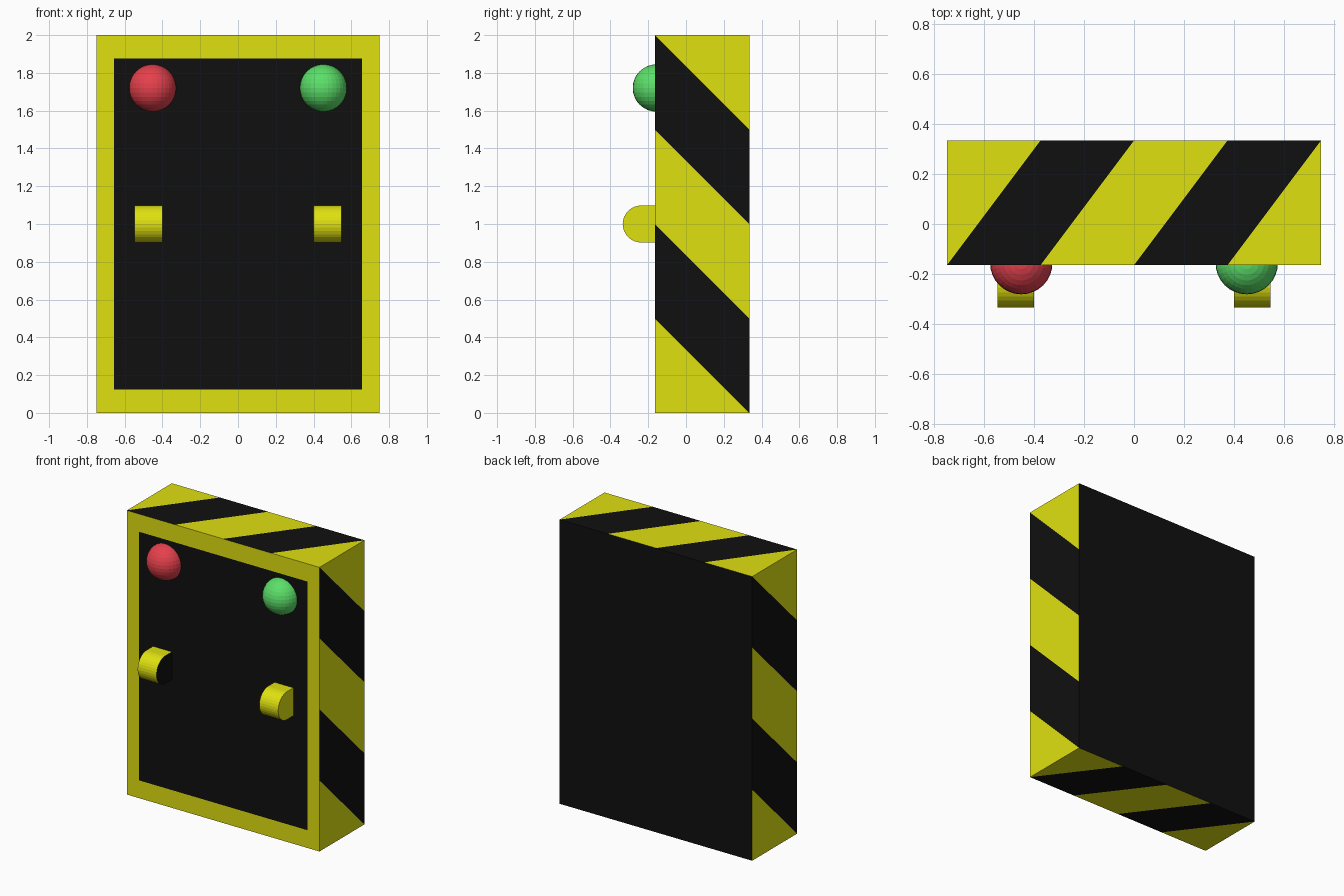
import bpy, bmesh, math
from mathutils import Vector

if "Cube" in bpy.data.objects:
    bpy.data.objects.remove(bpy.data.objects["Cube"])

W, H, FRONT, BACK = 0.75, 2.0, -0.165, 0.335   # half width, height, front and back y


def material(name, rgb):
    m = bpy.data.materials.new(name)
    m.diffuse_color = (*rgb, 1)
    m.use_nodes = True
    m.node_tree.nodes["Principled BSDF"].inputs["Base Color"].default_value = m.diffuse_color
    return m


YELLOW = material("yellow", (0.74, 0.75, 0.005))
BLACK = material("black", (0.005, 0.005, 0.005))
RED = material("red", (0.78, 0.052, 0.072))
GREEN = material("green", (0.105, 0.74, 0.14))


def finish(bm, name, mats):
    me = bpy.data.meshes.new(name)
    bm.to_mesh(me)
    bm.free()
    for m in mats:
        me.materials.append(m)
    ob = bpy.data.objects.new(name, me)
    bpy.context.collection.objects.link(ob)
    return ob


def side(bm, direction):
    bm.normal_update()
    return [f for f in bm.faces if f.normal.dot(direction) > 0.9]


def cut(bm, direction, point, normal):
    faces = side(bm, direction)
    geom = set(faces)
    for f in faces:
        geom.update(f.edges, f.verts)
    bmesh.ops.bisect_plane(bm, geom=list(geom), dist=1e-5, plane_co=point, plane_no=normal)


# Body: box with diagonal hazard stripes on four sides
bm = bmesh.new()
bmesh.ops.create_cube(bm, size=1)
for v in bm.verts:
    v.co = (v.co.x * 2 * W, v.co.y * (BACK - FRONT) + (BACK + FRONT) / 2, (v.co.z + 0.5) * H)

# each entry: face direction, starting corner, stripe direction, stripe step
stripes = [
    (Vector((1, 0, 0)), Vector((W, FRONT, 0)), Vector((0, 1, 1)), 0.5),
    (Vector((-1, 0, 0)), Vector((-W, BACK, 0)), Vector((0, -1, 1)), 0.5),
    (Vector((0, 0, 1)), Vector((-W, BACK, H)), Vector((1, -0.75, 0)), 0.375),
    (Vector((0, 0, -1)), Vector((-W, FRONT, 0)), Vector((1, 0.75, 0)), 0.375),
]
for d, p0, n, step in stripes:
    for k in range(1, 5):
        cut(bm, d, p0 + n * (k * step / n.length_squared), n)
    for f in side(bm, d):
        k = math.floor((f.calc_center_median() - p0).dot(n) / step)
        f.material_index = k % 2

# Front: black panel within a yellow border
front = Vector((0, -1, 0))
PX, PZ = 0.656, 0.875
for s in (-1, 1):
    cut(bm, front, Vector((s * PX, 0, 0)), Vector((1, 0, 0)))
    cut(bm, front, Vector((0, 0, 1 + s * PZ)), Vector((0, 0, 1)))
for f in side(bm, front):
    c = f.calc_center_median()
    f.material_index = int(abs(c.x) < PX and abs(c.z - 1) < PZ)

# Back: plain black
for f in side(bm, -front):
    f.material_index = 1
finish(bm, "cabinet_body", [YELLOW, BLACK])


# Lamps
def lamp(name, x, mat):
    bm = bmesh.new()
    bmesh.ops.create_uvsphere(bm, u_segments=32, v_segments=16, radius=0.125)
    finish(bm, name, [mat]).location = (x, -0.157, 1.72)


lamp("red_lamp", -0.452, RED)
lamp("green_lamp", 0.452, GREEN)


# Handles: rounded blocks with a black inner end
def handle(name, s):
    bm = bmesh.new()
    r, cy = 0.098, -0.237
    pts = [(FRONT + 0.02, 1 + r)]
    for i in range(17):
        a = math.pi * i / 16
        pts.append((cy - r * math.sin(a), 1 + r * math.cos(a)))
    pts.append((FRONT + 0.02, 1 - r))
    face = bm.faces.new([bm.verts.new((s * 0.4, y, z)) for y, z in pts])
    ext = bmesh.ops.extrude_face_region(bm, geom=[face], use_keep_orig=True)
    for v in ext["geom"]:
        if isinstance(v, bmesh.types.BMVert):
            v.co.x = s * 0.547
    bmesh.ops.recalc_face_normals(bm, faces=bm.faces)
    for f in bm.faces:
        f.material_index = int(f.normal.x * s < -0.9)
    finish(bm, name, [YELLOW, BLACK])


handle("left_handle", -1)
handle("right_handle", 1)
